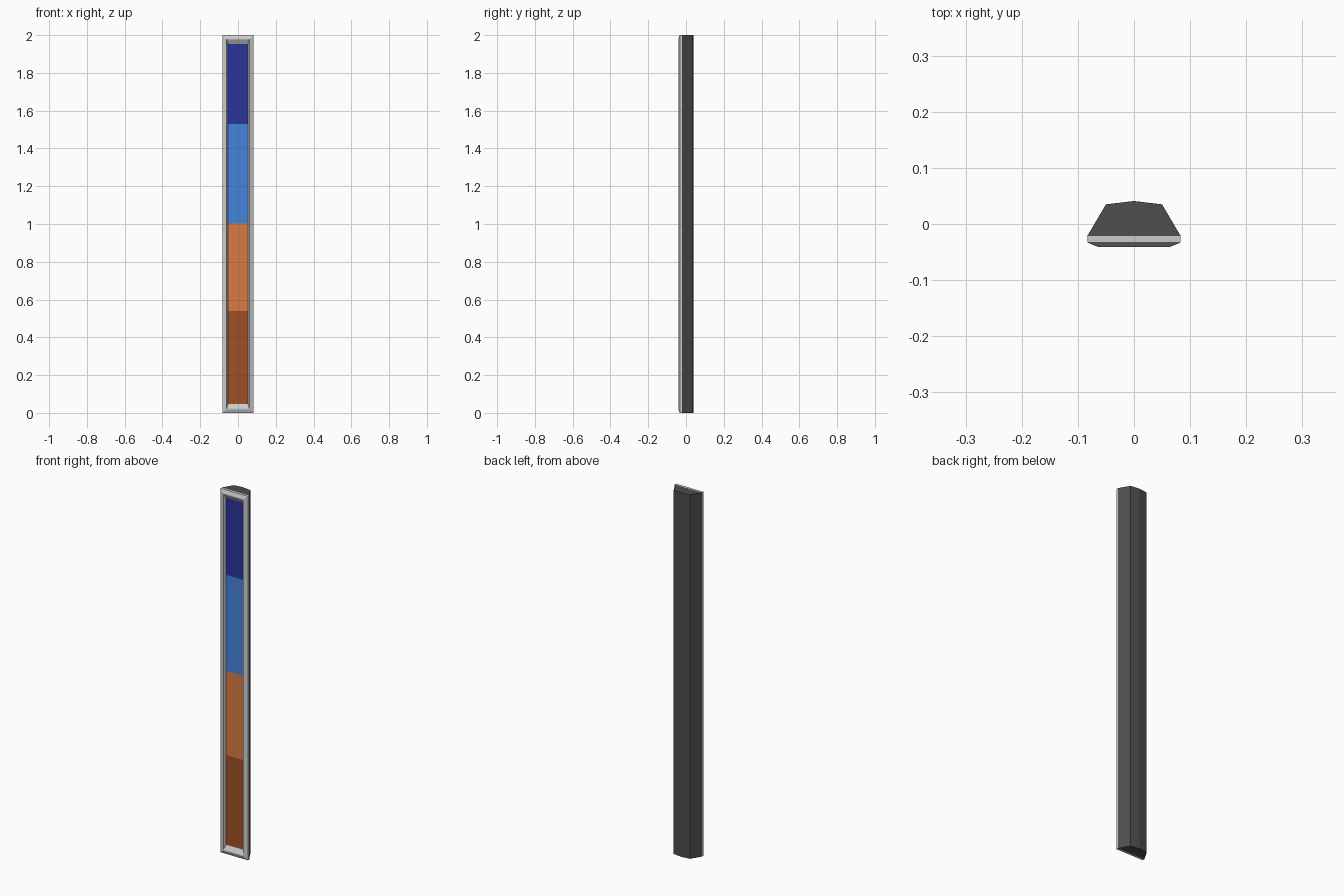
import bpy, bmesh

if "Cube" in bpy.data.objects:
    bpy.data.objects.remove(bpy.data.objects["Cube"])


def finish(name, bm, color=None):
    bmesh.ops.recalc_face_normals(bm, faces=bm.faces)
    mesh = bpy.data.meshes.new(name)
    bm.to_mesh(mesh)
    bm.free()
    obj = bpy.data.objects.new(name, mesh)
    bpy.context.collection.objects.link(obj)
    if color:
        mat = bpy.data.materials.new(name + "_colour")
        mat.diffuse_color = (*color, 1)
        mat.use_nodes = True
        mat.node_tree.nodes["Principled BSDF"].inputs["Base Color"].default_value = mat.diffuse_color
        mesh.materials.append(mat)
    return obj


def prism(name, outline, z0, z1, color):
    """Extrude an xy outline from z0 up to z1."""
    bm = bmesh.new()
    face = bm.faces.new([bm.verts.new((x, y, z0)) for x, y in outline])
    top = bmesh.ops.extrude_face_region(bm, geom=[face])["geom"]
    verts = [v for v in top if isinstance(v, bmesh.types.BMVert)]
    bmesh.ops.translate(bm, verts=verts, vec=(0, 0, z1 - z0))
    return finish(name, bm, color)


BACK = -0.021    # where frame meets housing
PANEL = -0.027   # front of the coloured strip

# Dark housing with a shallow ridge along the back
half = [(0.083, BACK), (0.050, 0.035)]
outline = half + [(0, 0.041)] + [(-x, y) for x, y in reversed(half)]
prism("housing", outline, 0, 2, (0.075, 0.075, 0.075))

# Bevelled front frame: rectangular rings as (half width, y, end inset)
rings = [(0.083, BACK, 0), (0.083, -0.033, 0), (0.064, -0.041, 0.018),
         (0.060, -0.041, 0.023), (0.053, PANEL, 0.047), (0.053, BACK, 0.047)]
bm = bmesh.new()
loops = [[bm.verts.new(p) for p in ((-w, y, i), (w, y, i), (w, y, 2 - i), (-w, y, 2 - i))]
         for w, y, i in rings]
for a, b in zip(loops, loops[1:] + loops[:1]):
    for k in range(4):
        n = (k + 1) % 4
        bm.faces.new((a[k], a[n], b[n], b[k]))
finish("front_frame", bm)

# Four coloured segments, bottom to top
levels = [0.047, 0.54, 1.003, 1.53, 1.953]
segments = [("brown_segment", (0.35, 0.08, 0.018)), ("orange_segment", (0.69, 0.195, 0.055)),
            ("blue_segment", (0.06, 0.235, 0.71)), ("navy_segment", (0.024, 0.036, 0.33))]
strip = [(-0.053, PANEL), (0.053, PANEL), (0.053, BACK), (-0.053, BACK)]
for (name, color), z0, z1 in zip(segments, levels, levels[1:]):
    prism(name, strip, z0, z1, color)
